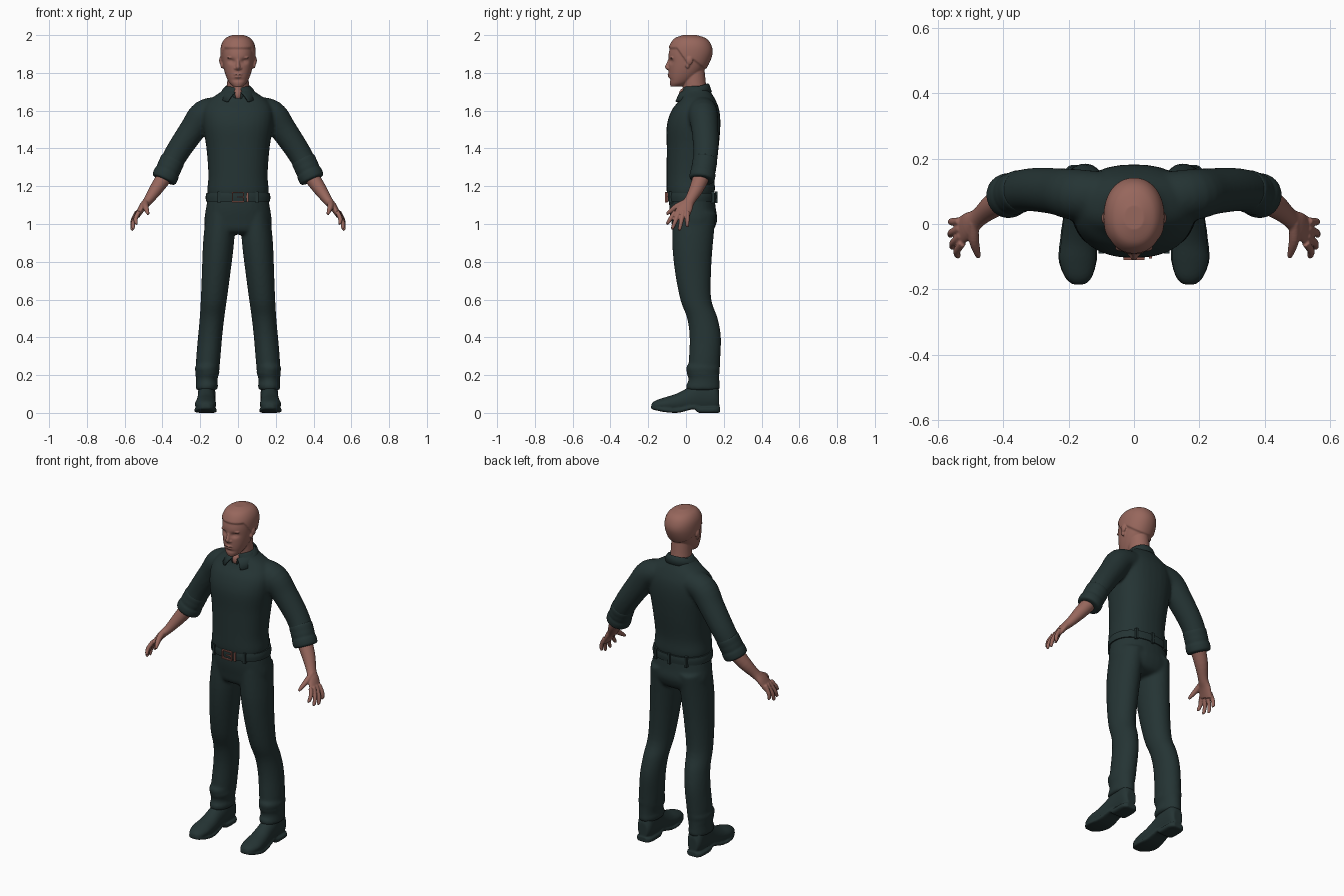
import bpy, bmesh, math
from mathutils import Vector, Matrix

cube = bpy.data.objects.get("Cube")
if cube:
    bpy.data.objects.remove(cube, do_unlink=True)

X, Y, Z = Vector((1, 0, 0)), Vector((0, 1, 0)), Vector((0, 0, 1))


def material(name, color):
    mat = bpy.data.materials.new(name)
    mat.use_nodes = True
    mat.diffuse_color = (*color, 1)
    shader = next(n for n in mat.node_tree.nodes if n.type == 'BSDF_PRINCIPLED')
    shader.inputs["Base Color"].default_value = (*color, 1)
    return mat


cloth = material("dark green cloth", (.018, .034, .034))
skin = material("warm brown skin", (.31, .135, .108))
copper = material("copper buckle", (.29, .11, .085))


def tube(bm, stations, axis=None, ref=Y, sides=32, power=2, steps=4, mirror=False):
    """Smooth closed loft through stations of x, y, z and two radii."""
    pts = [Vector(s) for s in stations]
    last = len(pts) - 1
    path = []
    for i in range(last):
        a, b, c, d = pts[max(i - 1, 0)], pts[i], pts[i + 1], pts[min(i + 2, last)]
        for k in range(steps):
            f = k / steps
            path.append(b + (c - a) * (f / 2) + (a * 2 - b * 5 + c * 4 - d) * (f * f / 2)
                        + (b * 3 - a - c * 3 + d) * (f ** 3 / 2))
    path.append(pts[-1])
    spine = [Vector(p[:3]) for p in path]
    made = []
    for sign in ((1, -1) if mirror else (1,)):
        rings = []
        for i, p in enumerate(path):
            t = axis or (spine[min(i + 1, len(spine) - 1)] - spine[max(i - 1, 0)]).normalized()
            u = t.cross(ref).normalized()
            v = u.cross(t).normalized()
            ring = []
            for k in range(sides):
                angle = math.tau * k / sides
                c, s = math.cos(angle), math.sin(angle)
                c = math.copysign(abs(c) ** (2 / power), c)
                s = math.copysign(abs(s) ** (2 / power), s)
                co = spine[i] + u * (c * p[3]) + v * (s * p[4])
                co.x *= sign
                ring.append(bm.verts.new(co))
            rings.append(ring)
            made += ring
        for r, q in zip(rings, rings[1:]):
            for k in range(sides):
                j = (k + 1) % sides
                bm.faces.new((r[k], r[j], q[j], q[k]))
        bm.faces.new(rings[0])
        bm.faces.new(rings[-1])
    return made


def ball(bm, center, size, mirror=False):
    for sign in ((1, -1) if mirror else (1,)):
        spot = Vector((center[0] * sign, center[1], center[2]))
        bmesh.ops.create_uvsphere(bm, u_segments=20, v_segments=12, radius=1,
                                  matrix=Matrix.LocRotScale(spot, None, Vector(size)))


def box(bm, center, size):
    bmesh.ops.create_cube(bm, size=1, matrix=Matrix.LocRotScale(Vector(center), None, Vector(size)))


def finish(name, bm, mat, voxel=None, soften=3):
    bmesh.ops.recalc_face_normals(bm, faces=bm.faces)
    mesh = bpy.data.meshes.new(name)
    bm.to_mesh(mesh)
    bm.free()
    mesh.materials.append(mat)
    obj = bpy.data.objects.new(name, mesh)
    bpy.context.collection.objects.link(obj)
    if voxel:
        # Fuse overlapping volumes into one organic surface
        mesh.polygons.foreach_set("use_smooth", [True] * len(mesh.polygons))
        fuse = obj.modifiers.new("fuse", 'REMESH')
        fuse.mode = 'VOXEL'
        fuse.voxel_size = voxel
        fuse.use_smooth_shade = True
        relax = obj.modifiers.new("relax", 'SMOOTH')
        relax.factor = .5
        relax.iterations = soften
    else:
        bpy.ops.object.select_all(action='DESELECT')
        obj.select_set(True)
        bpy.context.view_layer.objects.active = obj
        bpy.ops.object.shade_smooth_by_angle(angle=math.radians(40))
    return obj


# Shirt: torso and sleeves
bm = bmesh.new()
tube(bm, [(0, .025, 1.15, .158, .122), (0, .025, 1.18, .163, .128), (0, .025, 1.26, .157, .128),
          (0, .035, 1.4, .167, .137), (0, .04, 1.52, .185, .142), (0, .05, 1.6, .185, .127),
          (0, .06, 1.655, .155, .097), (0, .055, 1.7, .09, .076), (0, .05, 1.73, .066, .062)],
     axis=Z, power=2.3)
tube(bm, [(.1, .085, 1.605, .07, .075), (.18, .09, 1.58, .076, .078), (.24, .1, 1.5, .07, .071),
          (.315, .105, 1.39, .064, .066), (.36, .097, 1.31, .061, .062), (.39, .085, 1.245, .055, .057)],
     mirror=True)
finish("shirt", bm, cloth, .009, 5)

# Rolled sleeve ends with soft folds
bm = bmesh.new()
for f, r in ((0, .064), (.33, .064), (.85, .067)):
    mid = Vector((.352, .099, 1.325)).lerp(Vector((.389, .085, 1.243)), f)
    step = Vector((.011, -.004, -.024))
    tube(bm, [(*(mid - step), r * .8, r * .8), (*(mid - step * .7), r, r),
              (*(mid + step * .7), r, r), (*(mid + step), r * .8, r * .8)], mirror=True)
finish("sleeve_cuffs", bm, cloth, .006, 3)

# Collar folded around the neck, open at the front
bm = bmesh.new()
rows = []
for k in range(41):
    a = (k / 20 - 1) * math.pi * .95
    front = (1 - math.cos(a)) / 2
    b = a * (1 - .14 * front)
    top = Vector((.07 * math.sin(a), .045 + .072 * math.cos(a), 1.745 - .045 * front))
    low = Vector((.1 * math.sin(b), .032 + .105 * math.cos(b), 1.7 - .05 * front))
    inner = top + Vector((0, 0, -.05))
    fold = top.lerp(low, .4) + Vector((0, 0, .008))
    rows.append([bm.verts.new(p) for p in (inner, top, fold, low)])
for r, q in zip(rows, rows[1:]):
    for j in range(3):
        bm.faces.new((r[j], r[j + 1], q[j + 1], q[j]))
collar = finish("shirt_collar", bm, cloth)
collar.modifiers.new("thickness", 'SOLIDIFY').thickness = .008

# Trousers: hips and legs with creases near the ankle
bm = bmesh.new()
tube(bm, [(0, .03, 1.15, .158, .12), (0, .035, 1.08, .17, .123), (0, .043, 1.02, .178, .122),
          (0, .038, .965, .165, .105), (0, .035, .945, .12, .07)], axis=Z, power=2.3)
tube(bm, [(.09, .045, 1.06, .08, .115), (.103, .035, .9, .082, .108), (.115, .037, .75, .076, .096),
          (.128, .052, .6, .069, .082), (.138, .087, .5, .065, .081), (.148, .102, .4, .064, .083),
          (.158, .098, .28, .064, .083), (.16, .095, .23, .061, .084), (.163, .09, .21, .064, .087),
          (.165, .095, .18, .057, .082), (.167, .09, .13, .057, .088)],
     axis=Z, mirror=True)
for z, r in ((.235, .062), (.14, .058)):
    tube(bm, [(.164, .09, z + .02, r * .85, .08), (.164, .09, z + .01, r, .089),
              (.166, .09, z - .01, r, .089), (.166, .09, z - .02, r * .9, .082)], axis=Z, mirror=True)
finish("trousers", bm, cloth, .009, 4)

# Shoes with raised arch and heel
bm = bmesh.new()
upper = tube(bm, [(.166, .176, .07, .045, .03), (.166, .15, .09, .085, .045), (.166, .08, .09, .09, .047),
                  (.168, .02, .07, .07, .047), (.17, -.05, .05, .052, .053), (.172, -.11, .045, .038, .056),
                  (.17, -.16, .04, .026, .042), (.169, -.182, .038, .012, .02)],
             axis=Y, ref=X, mirror=True)
for v in upper:
    v.co.z = max(v.co.z, .02)
tube(bm, [(.167, .18, .016, .016, .03), (.167, .152, .016, .016, .049), (.167, .07, .016, .016, .049),
          (.168, .04, .03, .011, .047), (.17, -.04, .012, .011, .056), (.172, -.11, .015, .011, .059),
          (.17, -.165, .025, .01, .04), (.169, -.185, .029, .008, .018)],
     axis=Y, ref=X, power=4, mirror=True)
finish("shoes", bm, cloth, .006, 2)

# Belt, belt loops and buckle
bm = bmesh.new()
tube(bm, [(0, .03, 1.12, .17, .129), (0, .03, 1.145, .171, .131), (0, .03, 1.165, .167, .129)],
     axis=Z, sides=64, power=2.3)
finish("belt", bm, cloth)
bm = bmesh.new()
for x in (-.1, .1):
    for y in (-.08, .142):
        box(bm, (x, y, 1.142), (.016, .02, .062))
box(bm, (0, .16, 1.142), (.016, .012, .062))
finish("belt_loops", bm, cloth)
bm = bmesh.new()
for side in (-1, 1):
    box(bm, (.029 * side, -.104, 1.142), (.007, .012, .054))
    box(bm, (0, -.104, 1.142 + .024 * side), (.065, .012, .006))
box(bm, (.012, -.105, 1.142), (.034, .008, .005))
box(bm, (.05, -.1, 1.142), (.009, .012, .05))
finish("belt_buckle", bm, copper)


# Head: skull shaped with raised hair and eye sockets
def hairline(y):
    if y < -.045:
        return 1.925
    if y < .005:
        return 1.925 - (y + .045) * 1.4
    return 1.87 - max(y - .035, 0) * .8


bm = bmesh.new()
skull = tube(bm, [(0, -.055, 1.727, .024, .026), (0, -.034, 1.748, .046, .052), (0, -.01, 1.79, .066, .081),
                  (0, .008, 1.84, .079, .1), (0, .02, 1.9, .085, .112), (0, .024, 1.945, .081, .102),
                  (0, .023, 1.976, .062, .078), (0, .02, 1.992, .028, .034)],
             axis=Z, sides=96, steps=10, power=2.15)
for v in skull:
    x, y, z = v.co
    raised = min(max((z - hairline(y)) / .008, 0), 1)
    v.co += (v.co - Vector((0, .02, 1.88))).normalized() * .0085 * raised
    if y < 0:
        v.co.y += .014 * math.exp(-((abs(x) - .034) / .018) ** 2 - ((z - 1.862) / .013) ** 2)
        v.co.y += .006 * math.exp(-(x / .03) ** 2 - ((z - 1.763) / .008) ** 2)
tube(bm, [(0, .06, 1.64, .062, .062), (0, .045, 1.73, .058, .062), (0, .04, 1.82, .055, .058)], axis=Z)
ball(bm, (0, -.008, 1.685), (.026, .03, .036))
tube(bm, [(0, -.082, 1.878, .008, .009), (0, -.092, 1.85, .009, .012), (0, -.099, 1.83, .012, .013),
          (0, -.09, 1.815, .01, .01)], axis=Z)
ball(bm, (.013, -.088, 1.824), (.009, .011, .008), True)
ball(bm, (.033, -.062, 1.858), (.016, .013, .009), True)
ball(bm, (.035, -.074, 1.881), (.024, .011, .006), True)
ball(bm, (0, -.086, 1.792), (.024, .012, .005))
ball(bm, (0, -.084, 1.779), (.02, .012, .006))
ball(bm, (0, -.068, 1.743), (.02, .018, .014))
ball(bm, (.09, .018, 1.865), (.01, .018, .023), True)
ball(bm, (.084, .008, 1.84), (.009, .011, .017), True)
finish("head", bm, skin, .004, 2)

# Forearms and hands
bm = bmesh.new()
tube(bm, [(.375, .088, 1.27, .043, .046), (.43, .057, 1.19, .036, .038), (.475, .02, 1.125, .025, .029),
          (.505, -.003, 1.09, .02, .04), (.532, -.024, 1.045, .014, .043)], mirror=True)
tips = [(.54, -.1, 1), (.557, -.073, .974), (.563, -.035, .968), (.56, .006, .985)]
for i, tip in enumerate(tips):
    base, tip = Vector((.525 + .003 * i, -.058 + .022 * i, 1.065)), Vector(tip)
    bend = base.lerp(tip, .55) + X * .008
    tube(bm, [(*base, .012, .012), (*bend, .0115, .0115), (*base.lerp(tip, .95), .009, .009),
              (*tip, .005, .005)], sides=16, mirror=True)
tube(bm, [(.49, .005, 1.12, .016, .016), (.49, -.045, 1.095, .016, .016), (.482, -.08, 1.07, .012, .012),
          (.475, -.102, 1.052, .007, .007)], ref=X, sides=16, mirror=True)
finish("hands", bm, skin, .004, 2)
